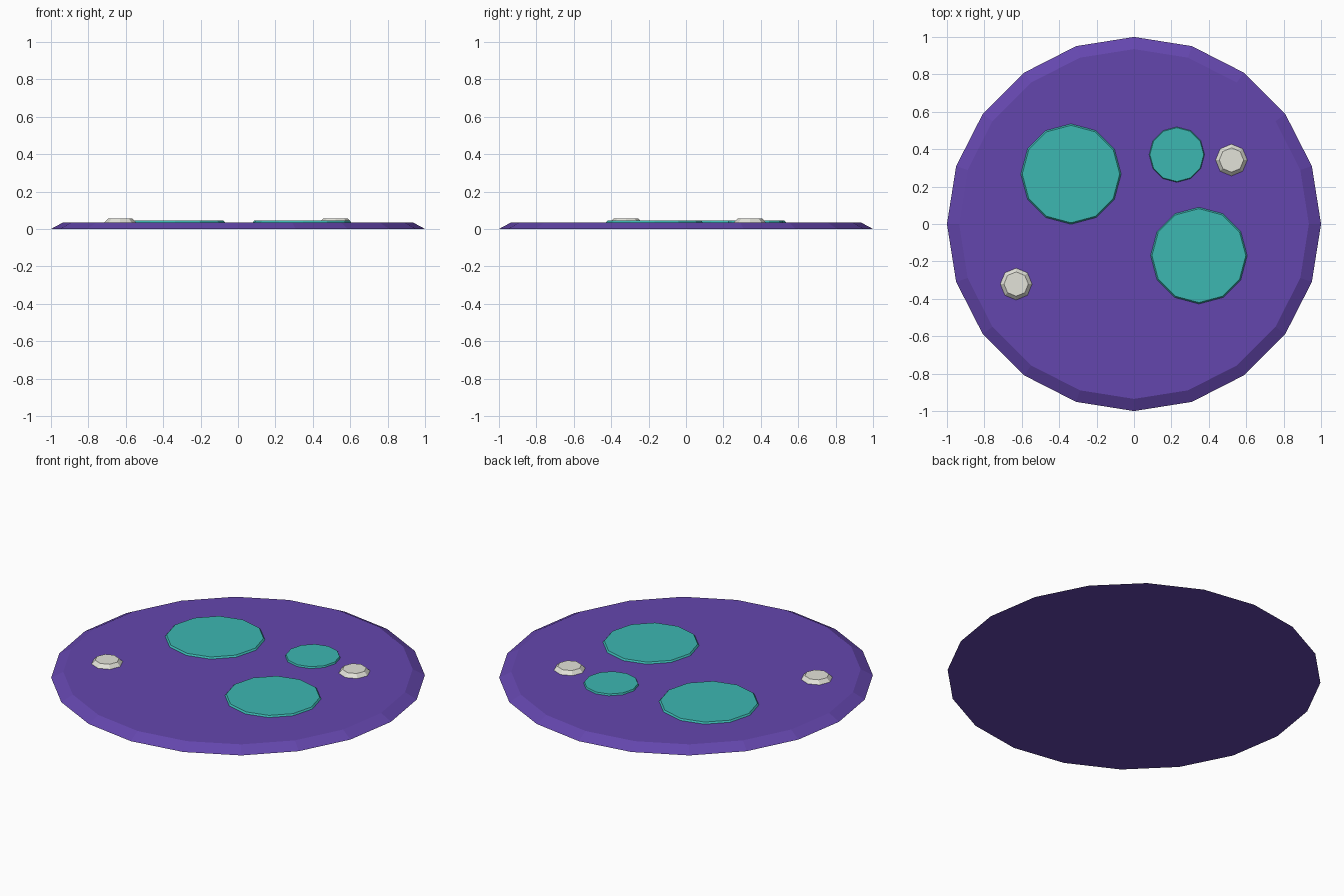
import bpy
import math

if "Cube" in bpy.data.objects:
    bpy.data.objects.remove(bpy.data.objects["Cube"])


def material(name, rgb):
    m = bpy.data.materials.new(name)
    m.diffuse_color = (*[(c / 255) ** 2.2 for c in rgb], 1)
    m.use_nodes = True
    m.node_tree.nodes["Principled BSDF"].inputs["Base Color"].default_value = m.diffuse_color
    return m


purple = material("purple", (100, 72, 172))
teal = material("teal", (62, 182, 176))
bone = material("bone", (226, 226, 216))


def frustum(name, x, y, r_low, r_top, z_low, z_top, sides, mat):
    bpy.ops.mesh.primitive_cone_add(
        vertices=sides, radius1=r_low, radius2=r_top, depth=z_top - z_low,
        location=(x, y, (z_low + z_top) / 2))
    ob = bpy.context.object
    ob.name = name
    ob.data.materials.append(mat)
    return ob


# Main low disc with sloping rim
frustum("base_disc", 0, 0, 1.0, 0.935, 0, 0.035, 20, purple)

# Flat round patches
for i, (x, y, r) in enumerate([(-0.337, 0.267, 0.27),
                               (0.347, -0.169, 0.26),
                               (0.229, 0.371, 0.149)]):
    frustum(f"patch_{i + 1}", x, y, r, r * 0.965, 0.033, 0.044, 12, teal)

# Small raised studs
for i, (x, y) in enumerate([(0.521, 0.342), (-0.63, -0.321)]):
    frustum(f"stud_{i + 1}", x, y, 0.086, 0.065, 0.034, 0.056, 8, bone)
